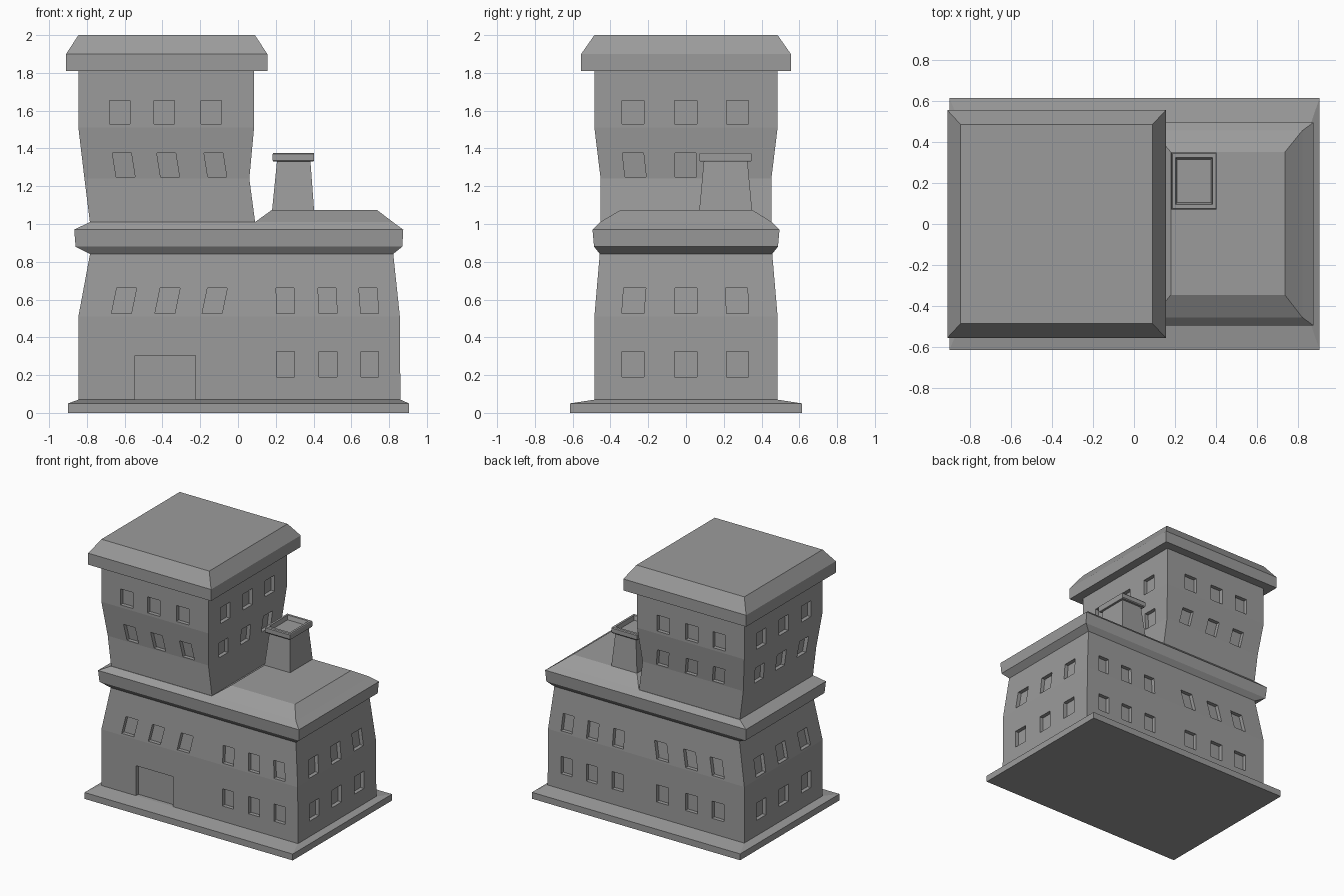
import bpy
import bmesh

cube = bpy.data.objects.get("Cube")
if cube:
    bpy.data.objects.remove(cube, do_unlink=True)

stone = bpy.data.materials.new("grey_stone")
stone.use_nodes = True
GREY = (0.33, 0.33, 0.33, 1)
stone.diffuse_color = GREY
stone.node_tree.nodes["Principled BSDF"].inputs["Base Color"].default_value = GREY


def finish(name, bm):
    bmesh.ops.recalc_face_normals(bm, faces=bm.faces)
    mesh = bpy.data.meshes.new(name)
    bm.to_mesh(mesh)
    bm.free()
    mesh.materials.append(stone)
    obj = bpy.data.objects.new(name, mesh)
    bpy.context.collection.objects.link(obj)
    return obj


def add_loft(bm, loops):
    """Skin a stack of four-point loops and cap both ends."""
    rings = [[bm.verts.new(p) for p in loop] for loop in loops]
    for a, b in zip(rings, rings[1:]):
        for i in range(4):
            j = (i + 1) % 4
            bm.faces.new((a[i], a[j], b[j], b[i]))
    bm.faces.new(rings[0][::-1])
    bm.faces.new(rings[-1])


def block(name, profile):
    """Rectangular loft; each level is (z, x_min, x_max, y_min, y_max)."""
    bm = bmesh.new()
    add_loft(bm, [[(x0, y0, z), (x1, y0, z), (x1, y1, z), (x0, y1, z)]
                  for z, x0, x1, y0, y1 in profile])
    return finish(name, bm)


def wall_at(profile, side, z):
    """Position of one wall plane at height z."""
    k = {"left": 1, "right": 2, "front": 3, "back": 4}[side]
    for a, b in zip(profile, profile[1:]):
        if z <= b[0]:
            t = (z - a[0]) / (b[0] - a[0])
            return a[k] + (b[k] - a[k]) * t
    return profile[-1][k]


def add_cutter(bm, profile, side, u, width, z0, z1, lean=0, depth=0.03):
    """Leaning box that follows the wall slope, for a recessed opening."""
    sign = 1 if side in ("right", "back") else -1
    loops = []
    for offset in (-depth, 0.05):
        loop = []
        for du, z, shift in ((0, z0, 0), (width, z0, 0), (width, z1, lean), (0, z1, lean)):
            w = wall_at(profile, side, z) + sign * offset
            s = u + du + shift
            loop.append((s, w, z) if side in ("front", "back") else (w, s, z))
        loops.append(loop)
    add_loft(bm, loops)


def cut(target, bm):
    cutter = finish("opening_cutter", bm)
    cutter.hide_render = True
    mod = target.modifiers.new("openings", "BOOLEAN")
    mod.operation, mod.solver, mod.object = "DIFFERENCE", "EXACT", cutter
    bpy.context.view_layer.objects.active = target
    bpy.ops.object.modifier_apply(modifier=mod.name)
    bpy.data.objects.remove(cutter, do_unlink=True)


SIDE_WINDOWS = (-0.34, -0.06, 0.215)
LOW, HIGH = (0.19, 0.325), (0.525, 0.66)

# Base slab
block("base_slab", [(0, -0.9, 0.905, -0.615, 0.615),
                    (0.05, -0.9, 0.905, -0.615, 0.615),
                    (0.07, -0.845, 0.86, -0.485, 0.485)])

# Lower storeys with windows and a door
lower = [(0.05, -0.845, 0.86, -0.485, 0.485),
         (0.51, -0.845, 0.857, -0.485, 0.485),
         (0.86, -0.78, 0.82, -0.455, 0.455)]
lower_walls = block("lower_walls", lower)
bm = bmesh.new()
for side in ("front", "back"):
    for u in (0.205, 0.43, 0.65):
        add_cutter(bm, lower, side, u, 0.095, *LOW)
        add_cutter(bm, lower, side, u, 0.095, *HIGH, lean=-0.01 * u / 0.65)
    for u in (-0.67, -0.44, -0.19):
        add_cutter(bm, lower, side, u, 0.105, *HIGH, lean=0.028)
        if side == "back":
            add_cutter(bm, lower, side, u, 0.105, *LOW)
for side in ("left", "right"):
    for u in SIDE_WINDOWS:
        add_cutter(bm, lower, side, u, 0.117, *LOW)
        add_cutter(bm, lower, side, u, 0.117, *HIGH, lean=-0.03 * u)
add_cutter(bm, lower, "front", -0.545, 0.32, 0.06, 0.305)
cut(lower_walls, bm)

# Cornice ledge and the low roof
block("cornice", [(0.84, -0.78, 0.82, -0.455, 0.455),
                  (0.88, -0.86, 0.87, -0.487, 0.487),
                  (0.97, -0.867, 0.875, -0.495, 0.495),
                  (1.01, -0.785, 0.82, -0.455, 0.455)])
block("low_roof", [(1.0, 0.075, 0.82, -0.455, 0.455),
                   (1.01, 0.09, 0.82, -0.455, 0.455),
                   (1.075, 0.18, 0.735, -0.345, 0.35)])

# Tower with windows
tower = [(1.0, -0.783, 0.092, -0.452, 0.452),
         (1.24, -0.813, 0.06, -0.452, 0.452),
         (1.51, -0.845, 0.085, -0.485, 0.485),
         (1.82, -0.845, 0.085, -0.485, 0.485)]
tower_walls = block("tower_walls", tower)
bm = bmesh.new()
for side in ("front", "back"):
    for u in (-0.68, -0.445, -0.195):
        add_cutter(bm, tower, side, u, 0.108, 1.53, 1.655)
        add_cutter(bm, tower, side, u + 0.035, 0.1, 1.25, 1.375, lean=-0.02)
for side in ("left", "right"):
    for u in SIDE_WINDOWS:
        add_cutter(bm, tower, side, u, 0.117, 1.53, 1.655)
        add_cutter(bm, tower, side, u * 0.95, 0.112, 1.25, 1.375, lean=0.04 * u)
cut(tower_walls, bm)

# Tower roof
block("tower_roof", [(1.81, -0.91, 0.155, -0.555, 0.555),
                     (1.9, -0.91, 0.155, -0.555, 0.555),
                     (2.0, -0.845, 0.09, -0.485, 0.485)])

# Chimney with a hollow cap
block("chimney", [(1.04, 0.18, 0.405, 0.07, 0.35),
                  (1.07, 0.18, 0.403, 0.07, 0.35),
                  (1.34, 0.207, 0.383, 0.095, 0.325)])
block("chimney_cap", [(1.33, 0.187, 0.4, 0.075, 0.343),
                      (1.337, 0.183, 0.403, 0.07, 0.348),
                      (1.37, 0.183, 0.403, 0.07, 0.348),
                      (1.377, 0.187, 0.4, 0.075, 0.343),
                      (1.377, 0.203, 0.383, 0.095, 0.325),
                      (1.345, 0.21, 0.376, 0.105, 0.315)])
